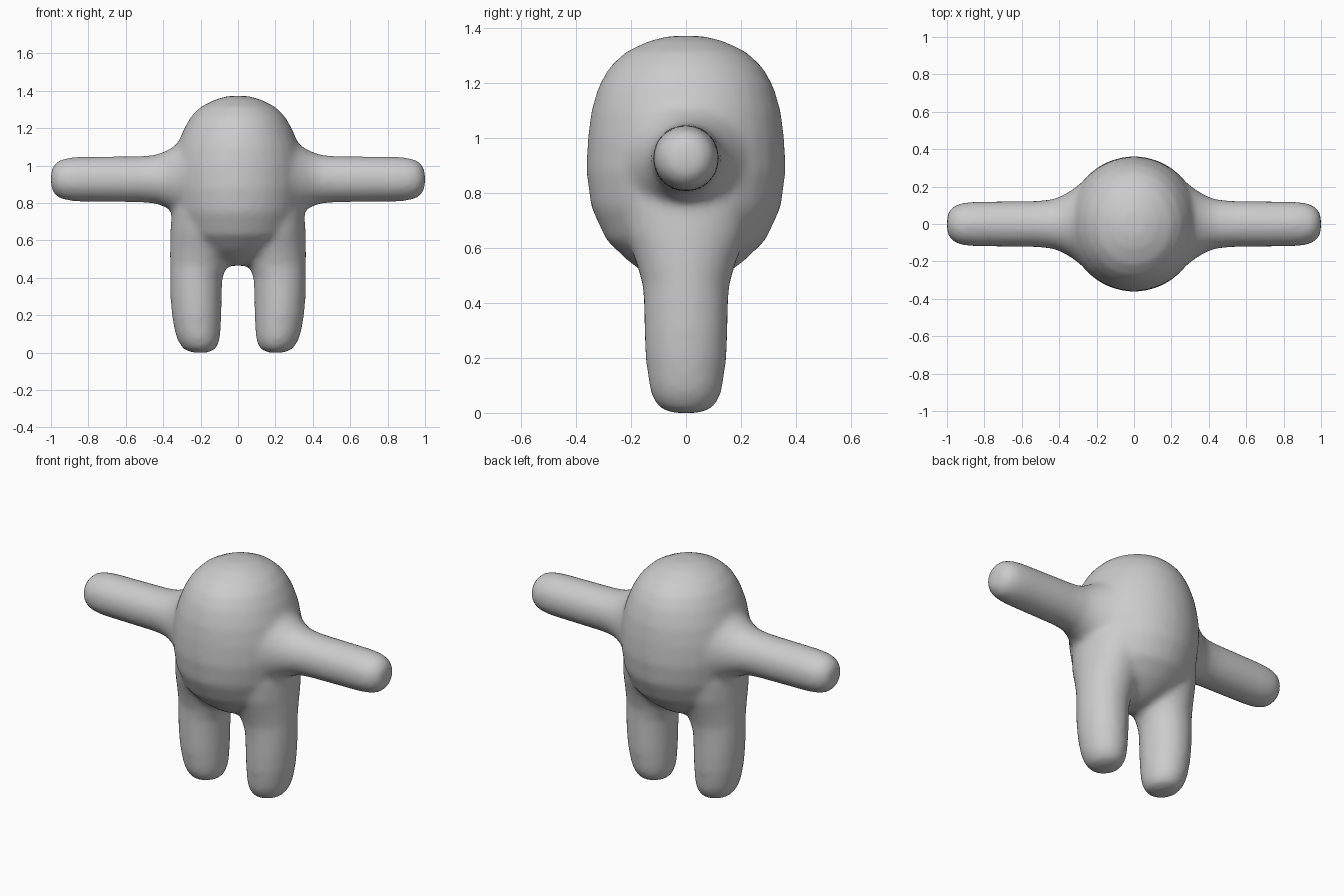
import bpy, bmesh, math
from mathutils import Vector

if "Cube" in bpy.data.objects:
    bpy.data.objects.remove(bpy.data.objects["Cube"])

SEGMENTS = 32
PAD = 0.003          # makes up for the slight shrinking of the smoothing
ARM_Z = 0.927

# torso rings: z, half width in x, half depth in y
TORSO = [
    (0.465, 0.05, 0.06), (0.50, 0.14, 0.135), (0.55, 0.22, 0.205), (0.63, 0.295, 0.288),
    (0.75, 0.335, 0.343), (0.88, 0.352, 0.36), (1.00, 0.347, 0.355), (1.10, 0.325, 0.342),
    (1.19, 0.29, 0.315), (1.26, 0.25, 0.275), (1.315, 0.195, 0.215), (1.355, 0.115, 0.13),
    (1.372, 0.05, 0.055),
]
# leg rings: z, inner x, outer x, half depth in y
LEG = [
    (0.00, 0.165, 0.245, 0.05), (0.015, 0.125, 0.285, 0.09), (0.05, 0.105, 0.313, 0.118),
    (0.10, 0.096, 0.333, 0.132), (0.20, 0.092, 0.351, 0.145), (0.30, 0.09, 0.359, 0.149),
    (0.40, 0.086, 0.361, 0.151), (0.47, 0.06, 0.361, 0.156), (0.55, 0.035, 0.361, 0.18),
    (0.65, 0.03, 0.358, 0.215), (0.75, 0.03, 0.352, 0.23), (0.88, 0.03, 0.34, 0.20),
]
# arm rings: x, radius
ARM = [
    (0.20, 0.25), (0.26, 0.235), (0.32, 0.188), (0.38, 0.15), (0.44, 0.128), (0.52, 0.121),
    (0.85, 0.117), (0.91, 0.112), (0.955, 0.099), (0.985, 0.075), (1.00, 0.04),
]


def loft(bm, rings):
    """Skin closed rings, each (centre, first half axis, second half axis)."""
    loops = []
    for centre, u, v in rings:
        loop = []
        for i in range(SEGMENTS):
            a = 2 * math.pi * i / SEGMENTS
            loop.append(bm.verts.new(Vector(centre) + Vector(u) * math.cos(a) + Vector(v) * math.sin(a)))
        loops.append(loop)
    faces = [bm.faces.new(loops[0]), bm.faces.new(loops[-1])]
    for low, high in zip(loops, loops[1:]):
        for i in range(SEGMENTS):
            j = (i + 1) % SEGMENTS
            faces.append(bm.faces.new((low[i], low[j], high[j], high[i])))
    bmesh.ops.recalc_face_normals(bm, faces=faces)


bm = bmesh.new()

# torso
loft(bm, [((0, 0, z), (w + PAD, 0, 0), (0, d + PAD, 0)) for z, w, d in TORSO])

# mirrored legs and arms
for side in (-1, 1):
    loft(bm, [((side * (a + b) / 2, 0, z), ((b - a) / 2 + PAD, 0, 0), (0, d + PAD, 0))
              for z, a, b, d in LEG])
    loft(bm, [((side * x, 0, ARM_Z), (0, r + PAD, 0), (0, 0, r + PAD)) for x, r in ARM])

mesh = bpy.data.meshes.new("figure_body")
bm.to_mesh(mesh)
bm.free()
figure = bpy.data.objects.new("figure_body", mesh)
bpy.context.collection.objects.link(figure)

# plain grey clay
grey = bpy.data.materials.new("clay_grey")
grey.diffuse_color = (0.6, 0.6, 0.6, 1)
grey.use_nodes = True
grey.node_tree.nodes["Principled BSDF"].inputs["Base Color"].default_value = grey.diffuse_color
mesh.materials.append(grey)

# fuse the parts into one skin and round the joints
remesh = figure.modifiers.new("fuse", 'REMESH')
remesh.mode = 'VOXEL'
remesh.voxel_size = 0.018
remesh.use_smooth_shade = True
smooth = figure.modifiers.new("soften", 'SMOOTH')
smooth.factor = 0.5
smooth.iterations = 10
